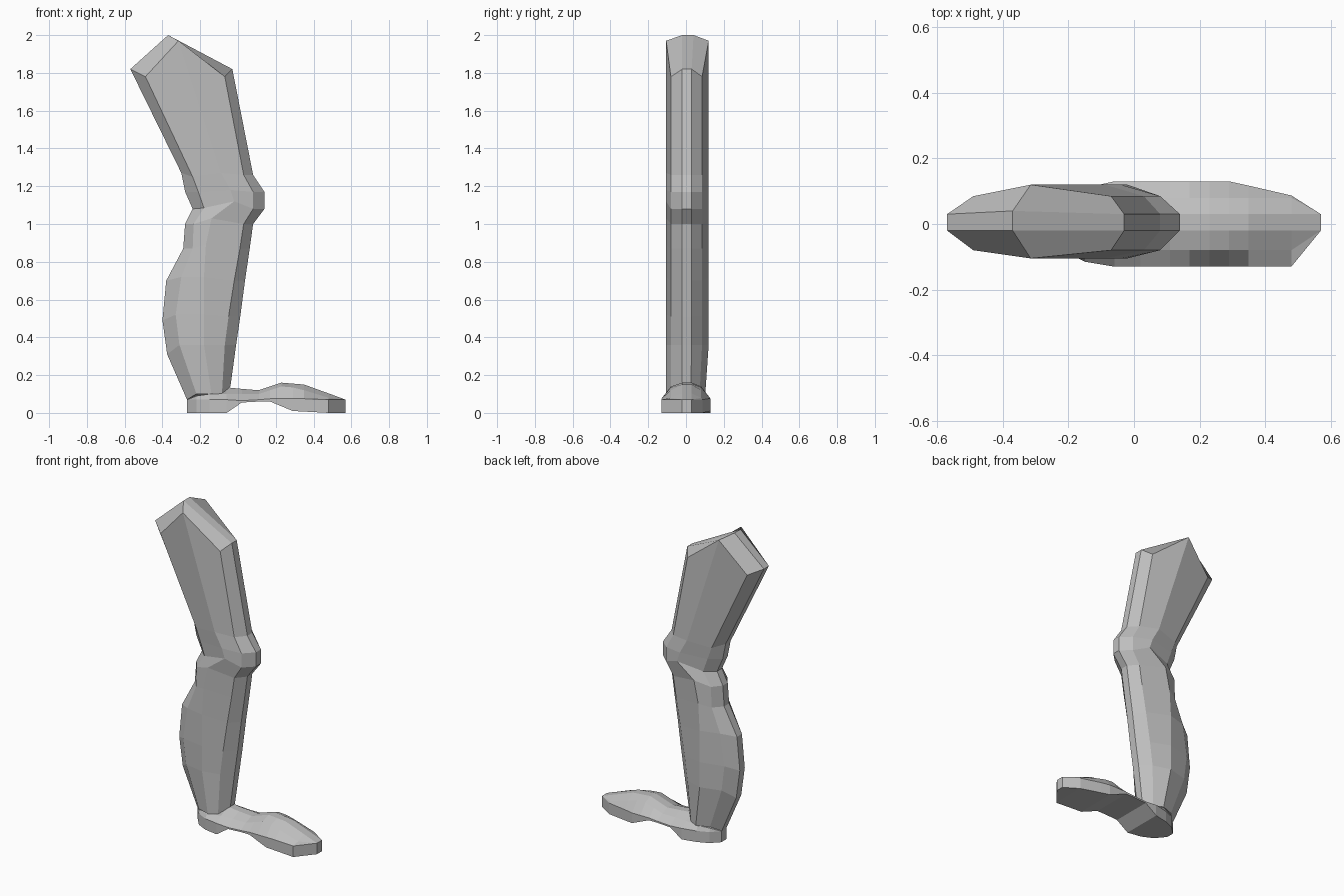
import bpy, bmesh

grey = bpy.data.materials.new("plain grey")
grey.diffuse_color = (0.52, 0.52, 0.52, 1)


def loft(bm, rings):
    """Bridge consecutive rings of points, returning the vertex rings."""
    vs = [[bm.verts.new(p) for p in r] for r in rings]
    n = len(vs[0])
    for a, b in zip(vs, vs[1:]):
        for i in range(n):
            j = (i + 1) % n
            bm.faces.new((a[i], a[j], b[j], b[i]))
    return vs


def finish(bm, name):
    bmesh.ops.remove_doubles(bm, verts=bm.verts, dist=0.0005)
    bmesh.ops.recalc_face_normals(bm, faces=bm.faces)
    me = bpy.data.meshes.new(name)
    bm.to_mesh(me)
    bm.free()
    me.materials.append(grey)
    ob = bpy.data.objects.new(name, me)
    bpy.context.collection.objects.link(ob)


# Leg: ten-sided rings; (x, z) of back edge, back bevel, middle, front bevel, front edge
leg_rows = [
    ((-.27, .07), (-.22, .10), (-.14, .10), (-.085, .10), (-.04, .14)),
    ((-.375, .31), (-.31, .36), (-.18, .36), (-.07, .36), (-.01, .36)),
    ((-.40, .49), (-.33, .52), (-.18, .52), (-.05, .51), (.012, .51)),
    ((-.38, .70), (-.30, .72), (-.18, .72), (-.02, .70), (.037, .70)),
    ((-.29, .87), (-.24, .87), (-.17, .89), (.01, .87), (.062, .87)),
    ((-.28, 1.0), (-.235, 1.0), (-.14, 1.03), (.03, 1.0), (.08, 1.0)),
    ((-.24, 1.08), (-.18, 1.085), (-.02, 1.12), (.08, 1.08), (.14, 1.08)),
    ((-.28, 1.17), (-.21, 1.17), (-.04, 1.18), (.08, 1.17), (.14, 1.17)),
    ((-.30, 1.27), (-.24, 1.25), (-.09, 1.27), (.03, 1.26), (.08, 1.26)),
    ((-.57, 1.82), (-.49, 1.78), (-.315, 1.97), (-.07, 1.78), (-.03, 1.82)),
]
front_y = (-.02, -.08, -.105, -.08, -.02)
back_y = (.03, .085, .12, .085, .03)
rings = []
for k, row in enumerate(leg_rows):
    s = 0.85 if k == 0 else 1.0
    rings.append([(x, y, z) for (x, z), y in zip(row, front_y)] +
                 [(x, y * s, z) for (x, z), y in reversed(list(zip(row, back_y)))])
bm = bmesh.new()
vs = loft(bm, rings)
bm.faces.new(vs[0])
# Hip cap with a short ridge
t = vs[-1]
pf = bm.verts.new((-.37, -.02, 2.0))
pb = bm.verts.new((-.37, .04, 2.0))
for f in ((t[0], t[1], t[2], pf), (pf, t[2], t[3], t[4]),
          (t[5], t[6], t[7], pb), (pb, t[7], t[8], t[9]),
          (t[9], t[0], pf, pb), (t[4], t[5], pb, pf)):
    bm.faces.new(f)
finish(bm, "leg")

# Foot: sections along x; front width, back width, sole z, side z,
# shoulder half width, shoulder z, ridge z
foot_rows = [
    (-.27, .02, .03, 0, .07, .02, .07, .07),
    (-.22, .08, .08, 0, .07, .07, .09, .09),
    (-.15, .115, .11, 0, .07, .095, .10, .10),
    (-.06, .13, .13, 0, .07, .085, .10, .135),
    (.02, .13, .13, .055, .065, .08, .10, .127),
    (.11, .13, .13, .06, .07, .08, .10, .12),
    (.17, .13, .13, .06, .075, .08, .12, .14),
    (.23, .13, .13, .035, .075, .08, .14, .16),
    (.29, .13, .13, .01, .075, .08, .135, .155),
    (.35, .13, .117, .007, .075, .08, .12, .15),
    (.48, .13, .087, 0, .07, .08, .08, .103),
    (.57, .02, .03, 0, .07, .02, .07, .07),
]
rings = []
for x, wf, wb, zb, zs, sh, zh, zt in foot_rows:
    rings.append([(x, -wf, zb), (x, -wf, zs), (x, -sh, zh), (x, -.02, zt),
                  (x, .03, zt), (x, max(sh, .03), zh), (x, wb, zs), (x, wb, zb)])
bm = bmesh.new()
vs = loft(bm, rings)
for r in (vs[0], vs[-1]):
    bm.faces.new((r[0], r[1], r[6], r[7]))
finish(bm, "foot")
